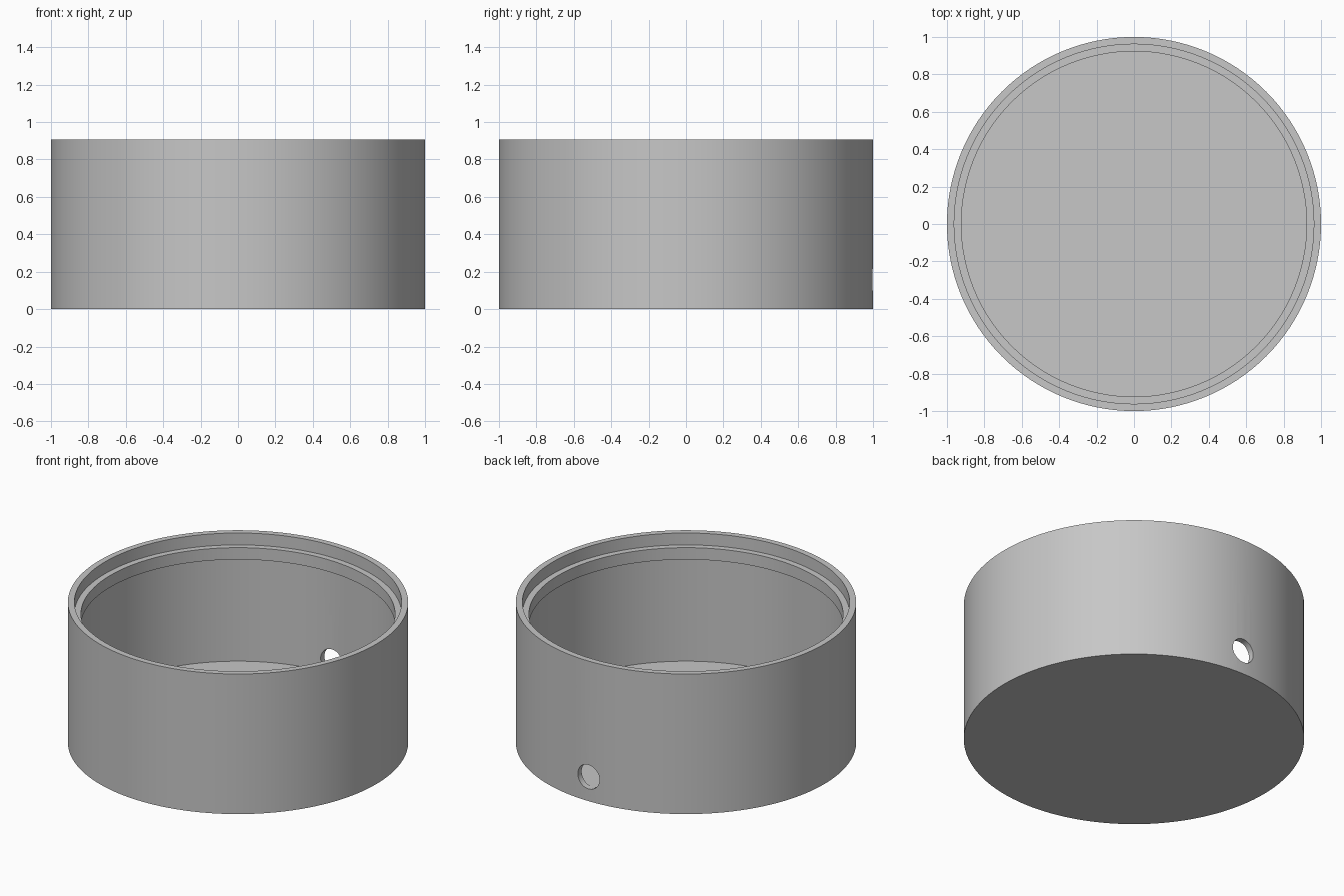
import bpy, bmesh, math
from mathutils import Matrix

cube = bpy.data.objects.get("Cube")
if cube:
    bpy.data.objects.remove(cube, do_unlink=True)

SEGMENTS = 128
HEIGHT = 0.908
WALL = 0.0385          # wall thickness and ledge width
STEP = 0.077           # floor thickness, rim depth and ledge thickness

grey = bpy.data.materials.new("plain grey")
grey.use_nodes = True
colour = (0.57, 0.57, 0.57, 1)
grey.diffuse_color = colour
grey.node_tree.nodes["Principled BSDF"].inputs["Base Color"].default_value = colour


def make_object(name, bm):
    bmesh.ops.recalc_face_normals(bm, faces=bm.faces)
    mesh = bpy.data.meshes.new(name)
    bm.to_mesh(mesh)
    bm.free()
    mesh.materials.append(grey)
    obj = bpy.data.objects.new(name, mesh)
    bpy.context.collection.objects.link(obj)
    return obj


def lathe(name, profile):
    """Turn a radius/height profile round z and close it with flat discs."""
    bm = bmesh.new()
    rings = []
    for r, z in profile:
        rings.append([bm.verts.new((r * math.cos(a), r * math.sin(a), z))
                      for a in (math.tau * i / SEGMENTS for i in range(SEGMENTS))])
    for low, high in zip(rings, rings[1:]):
        for i in range(SEGMENTS):
            j = (i + 1) % SEGMENTS
            bm.faces.new((low[i], low[j], high[j], high[i]))
    bm.faces.new(rings[0])
    bm.faces.new(rings[-1])
    return make_object(name, bm)


# Round container: outer wall, rim, ledge for the lid, undercut and floor
inner, lip = 1 - WALL, 1 - 2 * WALL
container = lathe("round_container", [
    (1, 0), (1, HEIGHT),
    (inner, HEIGHT), (inner, HEIGHT - STEP),
    (lip, HEIGHT - STEP), (lip, HEIGHT - 2 * STEP),
    (inner, HEIGHT - 2 * STEP), (inner, STEP),
])

# Cable hole through the back wall, just above the floor
bm = bmesh.new()
bmesh.ops.create_cone(bm, cap_ends=True, segments=48, radius1=0.078,
                      radius2=0.078, depth=0.4,
                      matrix=Matrix.Translation((0, 1, 0.157))
                      @ Matrix.Rotation(math.pi / 2, 4, "X"))
cutter = make_object("hole_cutter", bm)
cutter.hide_render = True

cut = container.modifiers.new("cable hole", "BOOLEAN")
cut.operation = "DIFFERENCE"
cut.solver = "EXACT"
cut.object = cutter

bpy.ops.object.select_all(action="DESELECT")
container.select_set(True)
bpy.context.view_layer.objects.active = container
bpy.ops.object.modifier_apply(modifier=cut.name)
bpy.data.objects.remove(cutter, do_unlink=True)
bpy.ops.object.shade_smooth_by_angle(angle=math.radians(30))
